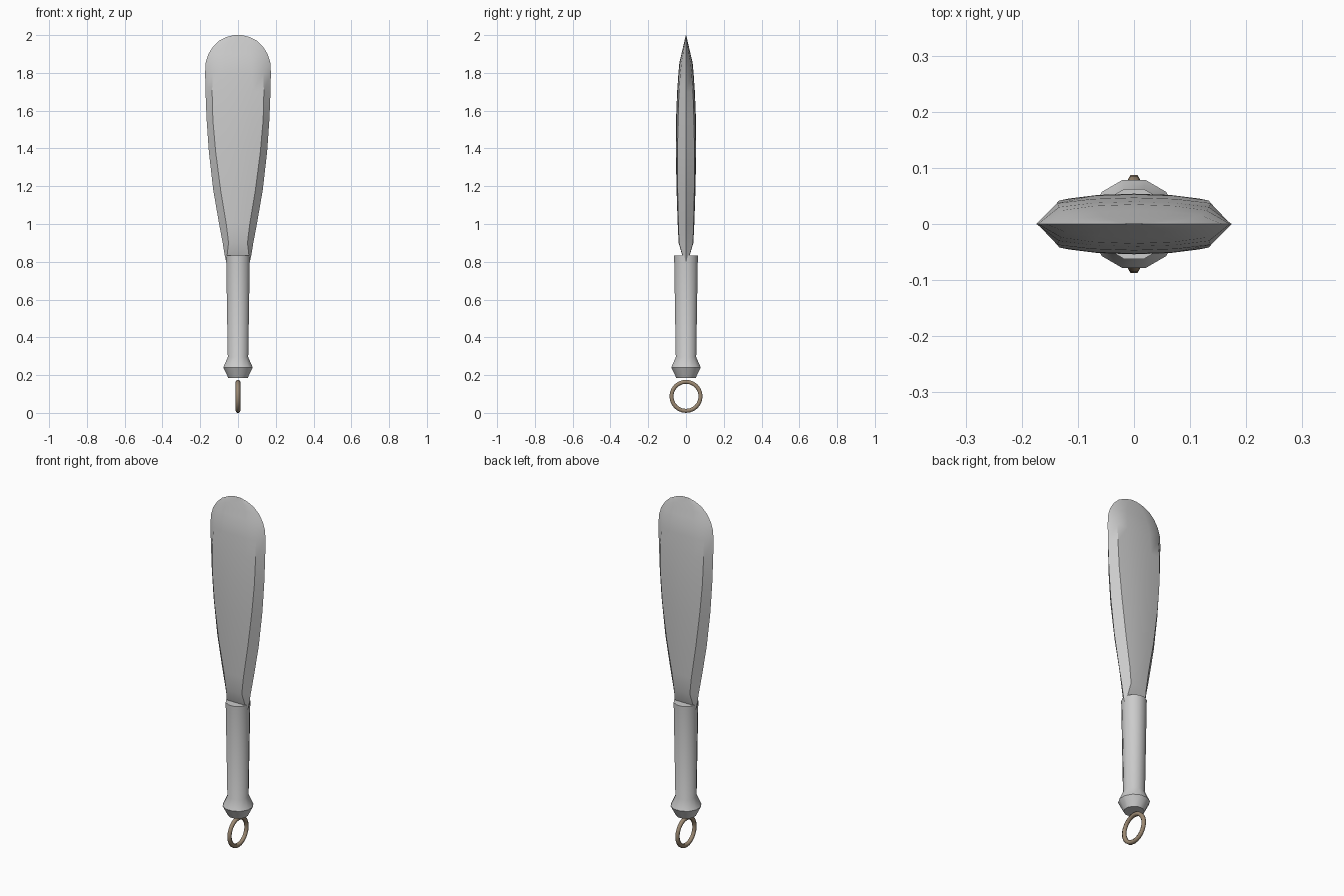
import bpy, bmesh, math
from mathutils import Vector

if "Cube" in bpy.data.objects:
    bpy.data.objects.remove(bpy.data.objects["Cube"])


def loft(name, rings, closed=False, angle=30, mat=None):
    """Skin a list of equal-length closed loops; cap the ends or join them."""
    bm = bmesh.new()
    loops = [[bm.verts.new(p) for p in ring] for ring in rings]
    n = len(loops[0])
    pairs = list(zip(loops, loops[1:]))
    if closed:
        pairs.append((loops[-1], loops[0]))
    else:
        bm.faces.new(loops[0])
        bm.faces.new(loops[-1])
    for a, b in pairs:
        for i in range(n):
            j = (i + 1) % n
            bm.faces.new((a[i], a[j], b[j], b[i]))
    bmesh.ops.remove_doubles(bm, verts=bm.verts, dist=1e-5)
    bmesh.ops.recalc_face_normals(bm, faces=bm.faces)
    me = bpy.data.meshes.new(name)
    bm.to_mesh(me)
    bm.free()
    ob = bpy.data.objects.new(name, me)
    bpy.context.collection.objects.link(ob)
    if mat:
        me.materials.append(mat)
    bpy.ops.object.select_all(action='DESELECT')
    ob.select_set(True)
    bpy.context.view_layer.objects.active = ob
    bpy.ops.object.shade_smooth_by_angle(angle=math.radians(angle))
    return ob


# Handle: twelve-sided turned grip with a flared pommel (radius, z)
def turned(r, z):
    return [(r * math.cos(math.radians(15 + 30 * k)),
             r * math.sin(math.radians(15 + 30 * k)), z) for k in range(12)]


grip = [(0.053, 0.185), (0.081, 0.24), (0.056, 0.295), (0.065, 0.832)]
loft("handle", [turned(r, z) for r, z in grip])


# Blade: (z, half width, ridge x, ridge y, centre half thickness)
def blade_section(z, w, rx, ry, t):
    mx, my = rx * 0.55, ry + (t - ry) * 0.75
    half = [(w, 0), (rx, ry), (mx, my), (0, t), (-mx, my), (-rx, ry)]
    return [Vector((x, y, z)) for x, y in half] + \
           [Vector((-x, -y, z)) for x, y in half]


stations = [
    (0.790, 0.060, 0.058, 0.002, 0.003),
    (0.832, 0.070, 0.058, 0.018, 0.019),
    (0.900, 0.081, 0.050, 0.037, 0.039),
    (1.000, 0.100, 0.062, 0.040, 0.044),
    (1.180, 0.131, 0.092, 0.044, 0.050),
    (1.380, 0.154, 0.118, 0.045, 0.054),
    (1.550, 0.166, 0.133, 0.042, 0.053),
    (1.700, 0.172, 0.137, 0.037, 0.047),
    (1.800, 0.174, 0.134, 0.030, 0.040),
    (1.855, 0.171, 0.130, 0.024, 0.035),
    (1.900, 0.157, 0.118, 0.016, 0.024),
    (1.940, 0.132, 0.100, 0.010, 0.015),
    (1.970, 0.100, 0.076, 0.005, 0.008),
    (1.990, 0.060, 0.045, 0.002, 0.003),
    (2.000, 0.020, 0.015, 0.0005, 0.001),
]
loft("blade", [blade_section(*s) for s in stations])

# Hanging ring: hexagonal wire bent into a hoop in the YZ plane
bronze = bpy.data.materials.new("bronze")
bronze.diffuse_color = (0.33, 0.25, 0.17, 1)
bronze.use_nodes = True
bronze.node_tree.nodes["Principled BSDF"].inputs["Base Color"].default_value = bronze.diffuse_color
hoop = []
for k in range(24):
    a = math.tau * k / 24
    wire = []
    for m in range(6):
        b = math.radians(60 * m)
        r = 0.077 + 0.0122 * math.sin(b)
        wire.append((0.0122 * math.cos(b), r * math.cos(a), 0.0876 + r * math.sin(a)))
    hoop.append(wire)
loft("hanging_ring", hoop, closed=True, angle=65, mat=bronze)
